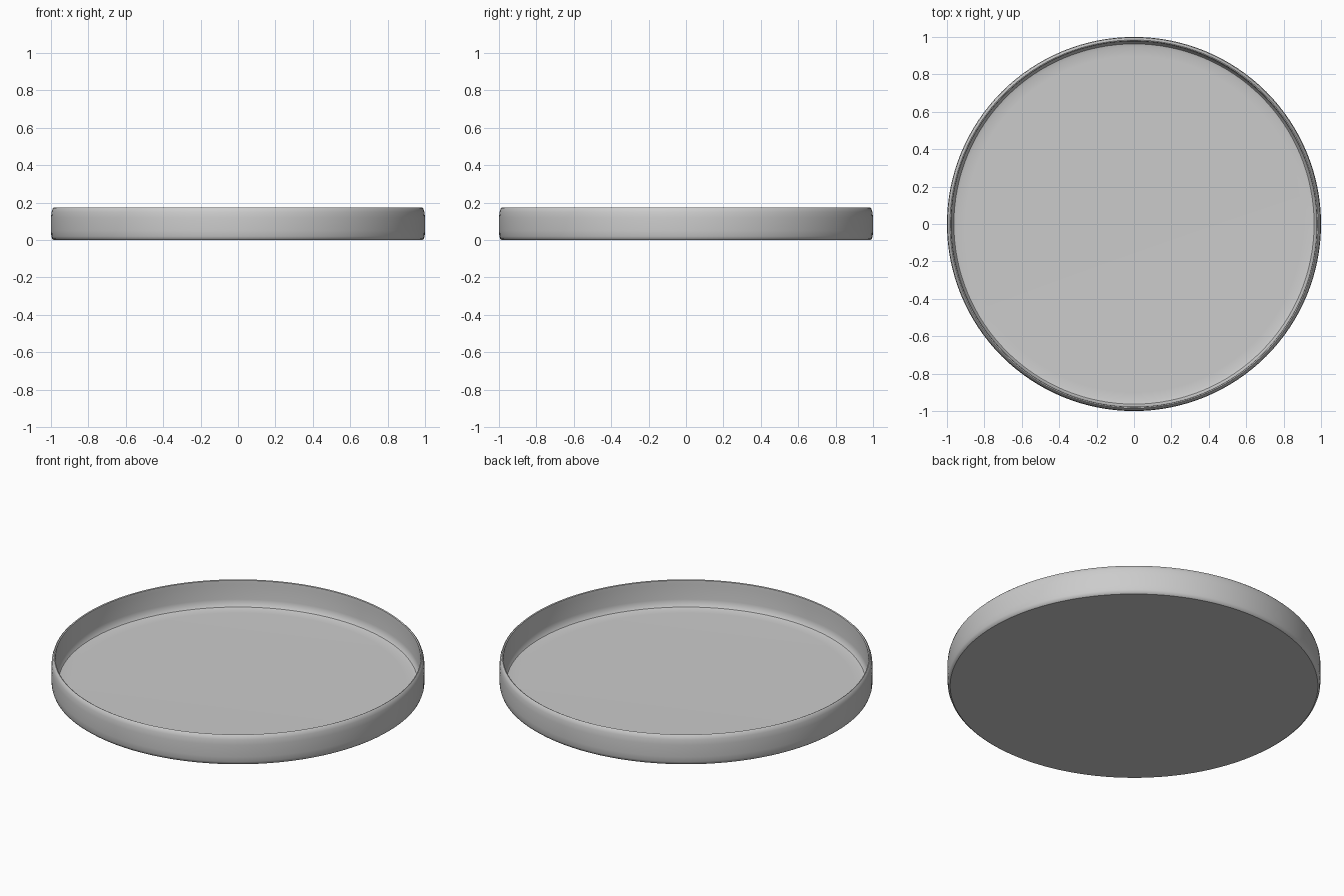
import bpy, bmesh, math

if "Cube" in bpy.data.objects:
    bpy.data.objects.remove(bpy.data.objects["Cube"])

SEGMENTS = 128

# Half cross-section (radius, height): underside, outer wall, rolled rim, inner wall, floor
profile = [
    (0.0, 0.0), (0.985, 0.0), (0.993, 0.006), (0.998, 0.02), (1.0, 0.05),
    (1.0, 0.12), (0.997, 0.15), (0.991, 0.168), (0.984, 0.175),
    (0.978, 0.172), (0.977, 0.15), (0.977, 0.06), (0.973, 0.035),
    (0.963, 0.021), (0.945, 0.016), (0.90, 0.015), (0.0, 0.015),
]

# Lathe the cross-section around z
bm = bmesh.new()
verts = [bm.verts.new((r, 0, z)) for r, z in profile]
edges = [bm.edges.new(pair) for pair in zip(verts, verts[1:])]
bmesh.ops.spin(bm, geom=verts + edges, cent=(0, 0, 0), axis=(0, 0, 1),
               angle=math.tau, steps=SEGMENTS, use_duplicate=False)
bmesh.ops.remove_doubles(bm, verts=bm.verts, dist=0.0001)
bmesh.ops.recalc_face_normals(bm, faces=bm.faces)

mesh = bpy.data.meshes.new("round_tray")
bm.to_mesh(mesh)
bm.free()
tray = bpy.data.objects.new("round_tray", mesh)
bpy.context.collection.objects.link(tray)

# Smooth walls, crisp underside edge
bpy.context.view_layer.objects.active = tray
tray.select_set(True)
bpy.ops.object.shade_smooth_by_angle(angle=math.radians(35))
